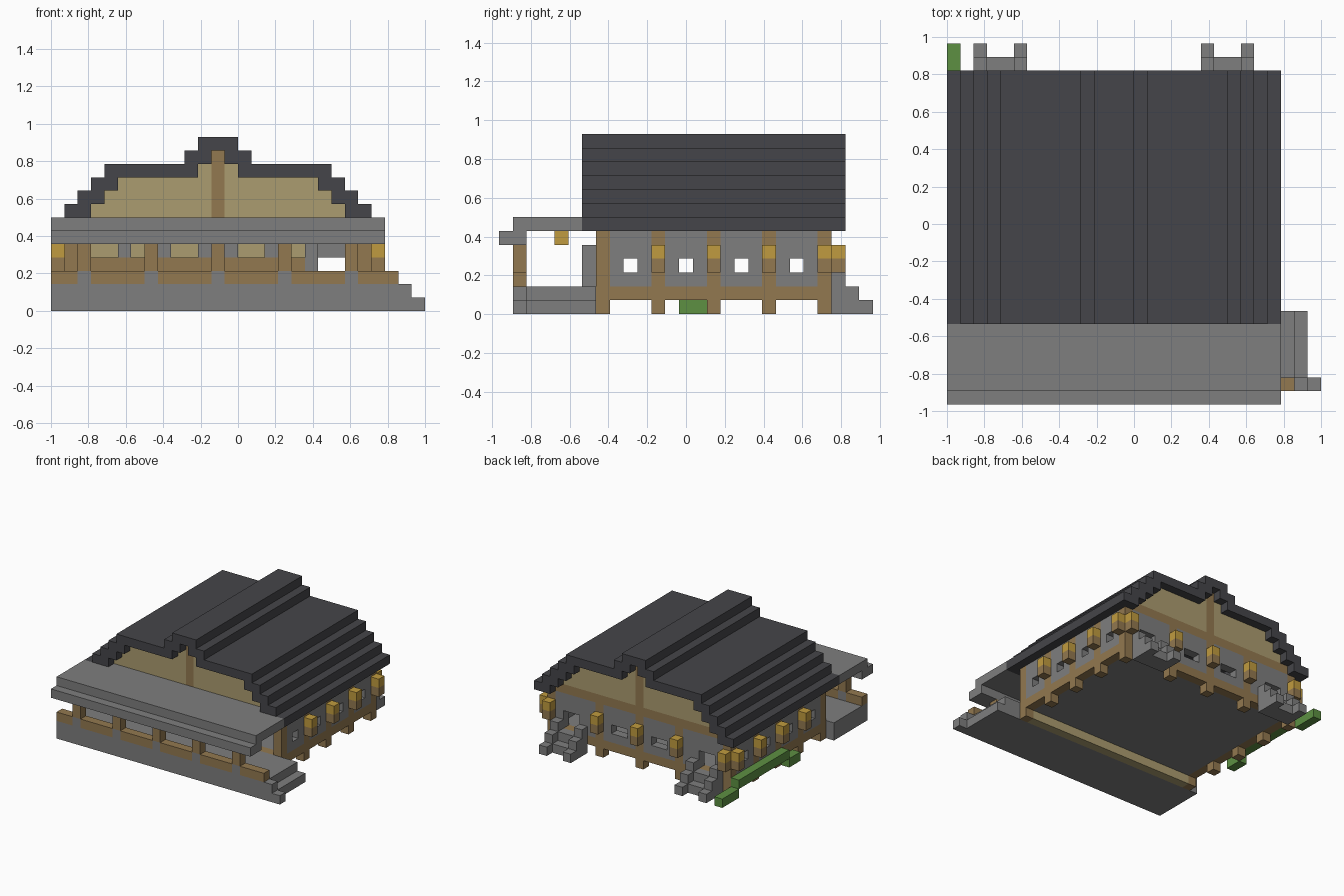
import bpy
import bmesh
from mathutils import Vector

U = 1 / 14  # edge of one building block

if "Cube" in bpy.data.objects:
    bpy.data.objects.remove(bpy.data.objects["Cube"], do_unlink=True)


def material(name, rgb):
    m = bpy.data.materials.new(name)
    m.use_nodes = True
    col = (*rgb, 1)
    m.diffuse_color = col
    m.node_tree.nodes["Principled BSDF"].inputs["Base Color"].default_value = col
    return m


SLATE = material("dark slate", (0.06, 0.06, 0.067))
STONE = material("grey stone", (0.21, 0.21, 0.21))
WOOD = material("brown wood", (0.29, 0.19, 0.08))
PLASTER = material("tan plaster", (0.41, 0.335, 0.16))
GLOW = material("lantern yellow", (0.53, 0.33, 0.05))
LEAF = material("hedge green", (0.11, 0.28, 0.055))


def build(name, mat, boxes):
    """One object from boxes given as x range, y range, z range in blocks."""
    bm = bmesh.new()
    for xr, yr, zr in boxes:
        lo = Vector((xr[0], yr[0], zr[0]))
        hi = Vector((xr[1], yr[1], zr[1]))
        made = bmesh.ops.create_cube(bm, size=1)
        for v in made["verts"]:
            c = lo + (v.co + Vector((0.5, 0.5, 0.5))) * (hi - lo)
            v.co = Vector((c[0] * U - 1, (c[1] - 13.5) * U, c[2] * U))
    mesh = bpy.data.meshes.new(name)
    bm.to_mesh(mesh)
    bm.free()
    mesh.materials.append(mat)
    ob = bpy.data.objects.new(name, mesh)
    bpy.context.collection.objects.link(ob)
    return ob


def one(n):
    return (n, n + 1)


def mirror(boxes):
    """Add copies mirrored across the ridge."""
    return boxes + [((25 - x[1], 25 - x[0]), y, z) for x, y, z in boxes]


def panel(span, hole, zr, hole_z):
    """Rectangles (along, height) of a wall panel around an opening."""
    rects = [((span[0], hole[0]), zr), ((hole[1], span[1]), zr),
             (hole, (hole_z[1], zr[1]))]
    if hole_z[0] > zr[0]:
        rects.append((hole, (zr[0], hole_z[0])))
    return rects


LEFT, RIGHT, FRONT, BACK = one(1), one(23), one(7), one(23)
side_posts = range(7, 24, 4)
back_posts = (1, 7, 12, 17, 23)

# House frame: floor, legs, posts and beams
build("house_floor", STONE, [((2, 23), (8, 23), (1, 2))])
build("side_posts", WOOD, mirror([(LEFT, one(j), (0, 6)) for j in side_posts]))
build("back_posts", WOOD, [(one(i), BACK, (0, 6)) for i in back_posts[1:-1]])
build("side_beams", WOOD, mirror([(LEFT, (j + 1, j + 4), (1, 2))
                                  for j in side_posts[:-1]]))
build("back_beams", WOOD, [((a + 1, b), BACK, (1, 2))
                           for a, b in zip(back_posts, back_posts[1:])])
build("front_beam", WOOD, [((2, 23), FRONT, (1, 2))])
build("under_porch_skirt", PLASTER, [((2, 23), FRONT, (0, 1))])
build("gable_beams", WOOD, [((2, 23), y, (6, 7)) for y in (FRONT, BACK)])

# Stone wall panels with window and door openings
sides = []
for j in side_posts[:-1]:
    sides += [(LEFT, y, z) for y, z in
              panel((j + 1, j + 4), one(j + 2), (2, 6), (3, 4))]
build("side_walls", STONE, mirror(sides))
rear = []
for span, hole, hole_z in (((2, 7), (3, 5), (2, 4)), ((8, 12), (9, 11), (3, 4))):
    rear += [(x, BACK, z) for x, z in panel(span, hole, (2, 6), hole_z)]
build("back_wall", STONE, mirror(rear))
build("front_wall", PLASTER, [((2, 19), FRONT, (2, 6)), ((19, 23), FRONT, (5, 6))])

# Gables under the stepped roof, each with a king post
gable = [((3, 12), 7, 8), ((4, 12), 8, 9), ((5, 12), 9, 10), ((11, 12), 10, 11)]
build("gables", PLASTER, mirror([(x, y, (a, b)) for x, a, b in gable
                                 for y in (FRONT, BACK)]))
build("king_posts", WOOD, [(one(12), y, (7, 12)) for y in (FRONT, BACK)])

# Stepped roof: eaves climb, a flat shoulder, then the ridge cap
DEPTH = (6, 25)
steps = [((n, n + 2), DEPTH, one(6 + n)) for n in range(4)]
steps += [((4, 11), DEPTH, one(10)), ((10, 12), DEPTH, one(11))]
build("roof", SLATE, mirror(steps) + [((11, 14), DEPTH, one(12))])

# Front porch: base, rail, posts, canopy and counter
porch_posts = range(2, 23, 5)
build("porch_base", STONE, [((0, 25), (1, 7), (0, 2))])
build("porch_rail", WOOD, [((a, b), one(1), (2, 3)) for a, b in
                           zip([0] + [p + 1 for p in porch_posts],
                               list(porch_posts) + [26])])
build("post_footings", STONE, [(one(i), one(1), (2, 3)) for i in porch_posts])
build("porch_posts", WOOD, [(one(i), one(1), (3, 5)) for i in porch_posts])
build("porch_canopy", STONE, [((0, 25), (1, 6), (6, 7)), ((2, 23), (6, 7), (6, 7)),
                              ((0, 25), (0, 2), (5, 6))])
build("counter_base", STONE, [((3, 19), one(6), (2, 3)), (one(19), one(6), (2, 5))])
build("counter_top", WOOD, [((3, 19), one(6), (3, 4))])
build("counter_blocks", STONE, [(one(i), one(6), (4, 5))
                                for i in (5, 8, 11, 13, 16)])

# Porch steps at the side
build("side_steps", STONE,
      [(one(25), (2, 7), (0, 2)), (one(26), (2, 7), (0, 1)),
       (one(25), one(1), (0, 2)), (one(26), one(1), (0, 2)),
       (one(27), one(1), (0, 1))])

# Paired back steps with stepped cheeks
back_steps = [(one(i), one(24 + n), (0, 3 - n)) for i in (2, 5) for n in range(3)]
back_steps += [((3, 5), one(24 + n), (0, 2 - n)) for n in range(2)]
build("back_steps", STONE, mirror(back_steps))

# Lanterns on wooden brackets around the walls
spots = [(one(i), one(24)) for i in back_posts]
for j in side_posts[1:]:
    spots += [(one(0), one(j)), (one(24), one(j))]
build("lantern_brackets", WOOD, [(x, y, (3, 4)) for x, y in spots])
build("lanterns", GLOW, [(x, y, (4, 5)) for x, y in spots])
build("porch_lantern", GLOW, [(one(12), one(4), (5, 6))])

# Hedge along one side
build("hedge", LEAF, [(one(0), (13, 15), (0, 1)), (one(0), (15, 24), (1, 2)),
                      (one(0), (24, 27), (0, 1))])
